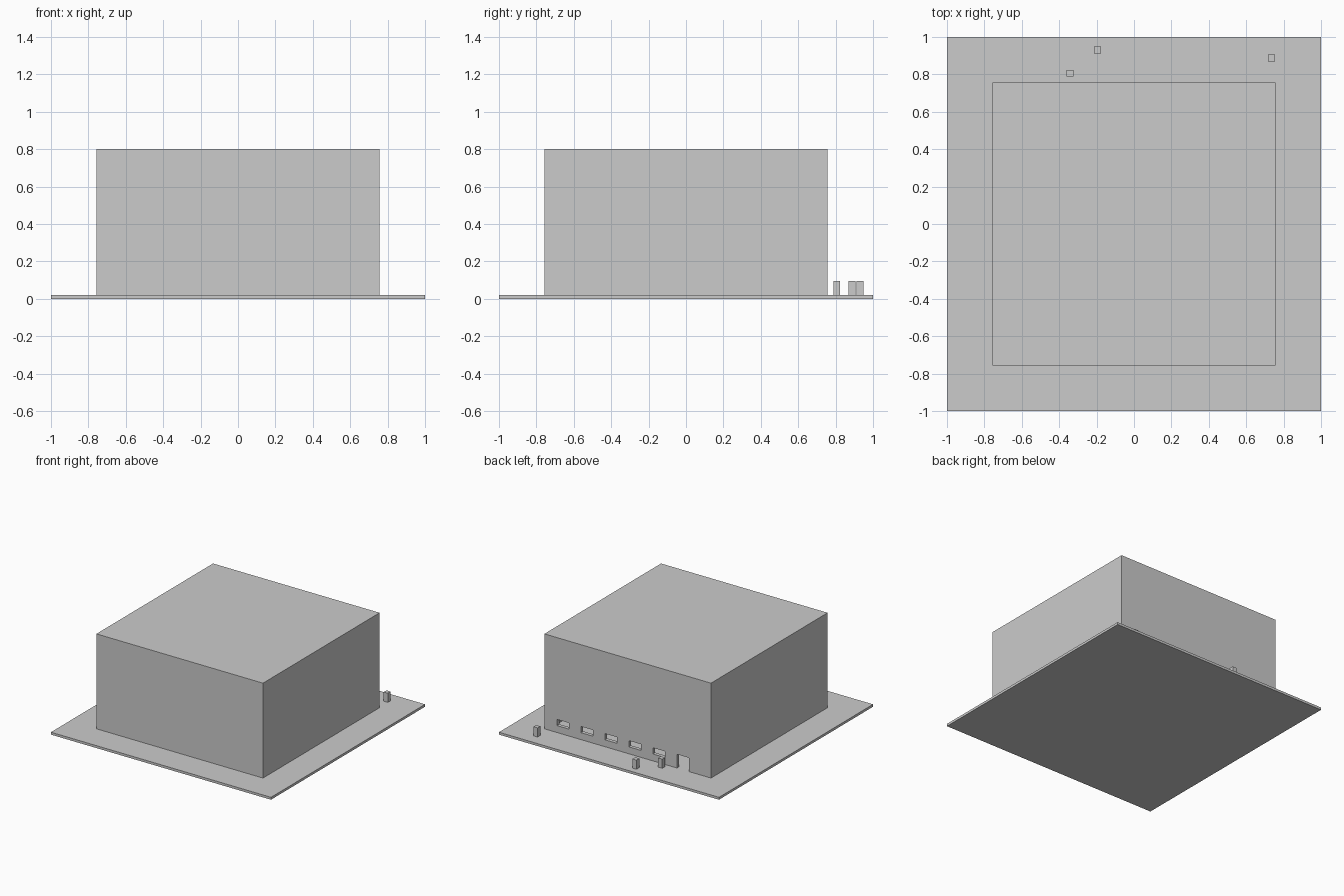
import bpy, bmesh
from mathutils import Matrix, Vector

if "Cube" in bpy.data.objects:
    bpy.data.objects.remove(bpy.data.objects["Cube"])


def boxes(name, spans):
    """One object made of boxes given as (x0, x1, y0, y1, z0, z1)."""
    bm = bmesh.new()
    for x0, x1, y0, y1, z0, z1 in spans:
        centre = Vector(((x0 + x1) / 2, (y0 + y1) / 2, (z0 + z1) / 2))
        size = Matrix.Diagonal((x1 - x0, y1 - y0, z1 - z0, 1))
        bmesh.ops.create_cube(bm, size=1, matrix=Matrix.Translation(centre) @ size)
    mesh = bpy.data.meshes.new(name)
    bm.to_mesh(mesh)
    bm.free()
    obj = bpy.data.objects.new(name, mesh)
    bpy.context.collection.objects.link(obj)
    return obj


def cut(target, cutter):
    """Subtract the cutter, apply the result and remove the cutter."""
    cutter.hide_render = True
    mod = target.modifiers.new("cut", 'BOOLEAN')
    mod.operation = 'DIFFERENCE'
    mod.solver = 'EXACT'
    mod.object = cutter
    bpy.context.view_layer.objects.active = target
    bpy.ops.object.modifier_apply(modifier=mod.name)
    bpy.data.objects.remove(cutter)


BASE = 0.02     # top of the ground slab
HALF = 0.757    # half width of the building
TOP = 0.80
WALL = 0.03

# Ground slab
boxes("ground_slab", [(-1, 1, -1, 1, 0, BASE)])

# Hollow building shell, open towards the slab
building = boxes("building", [(-HALF, HALF, -HALF, HALF, BASE, TOP)])
inner = HALF - WALL
cut(building, boxes("room_cutter", [(-inner, inner, -inner, inner, BASE - 0.1, TOP - WALL)]))

# Row of five windows and a door in the back wall
openings = []
for i in range(6):
    x = 0.588 - 0.218 * i
    bottom, top = (0.077, 0.128) if i < 5 else (-0.05, 0.133)
    openings.append((x - 0.055, x + 0.055, HALF - 0.1, HALF + 0.1, bottom, top))
cut(building, boxes("opening_cutter", openings))

# Small posts standing behind the building
for i, (x, y) in enumerate([(-0.342, 0.806), (-0.195, 0.93), (0.735, 0.887)]):
    boxes(f"post_{i + 1}", [(x - 0.019, x + 0.019, y - 0.018, y + 0.018, BASE, 0.095)])
